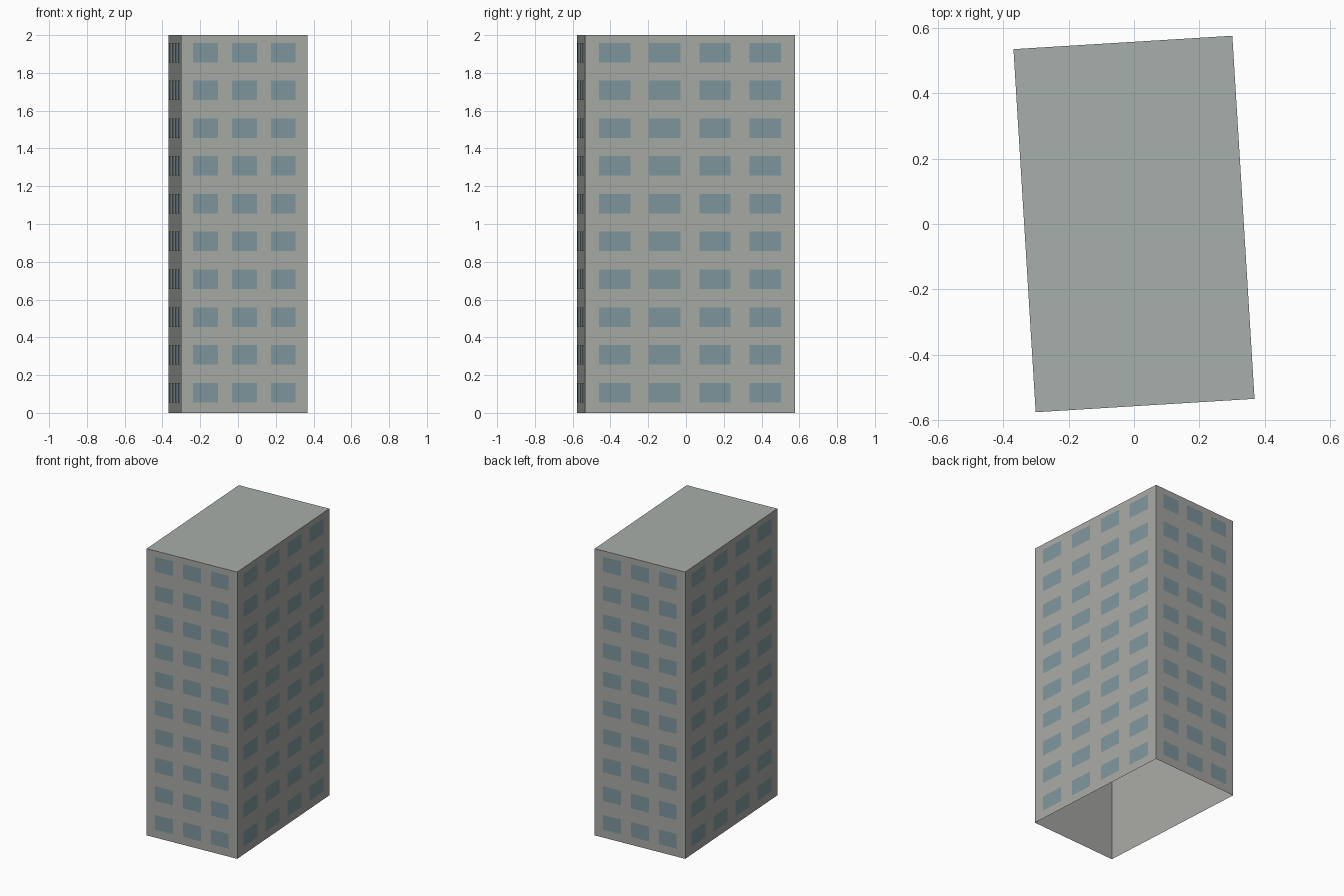
import bpy
import bmesh
from math import radians, pi
from mathutils import Matrix, Vector

cube = bpy.data.objects.get("Cube")
if cube:
    bpy.data.objects.remove(cube, do_unlink=True)

WIDTH, DEPTH, HEIGHT = 0.671, 1.113, 2.0
TURN = radians(3.5)
FLOORS = 10
STOREY = HEIGHT / FLOORS
GAP = 0.0015  # how far the glass sits in front of the wall


def make_material(name, colour):
    mat = bpy.data.materials.new(name)
    mat.use_nodes = True
    mat.diffuse_color = (*colour, 1)
    bsdf = mat.node_tree.nodes["Principled BSDF"]
    bsdf.inputs["Base Color"].default_value = (*colour, 1)
    bsdf.inputs["Roughness"].default_value = 0.8
    return mat


def make_object(name, bm, materials):
    mesh = bpy.data.meshes.new(name)
    bm.to_mesh(mesh)
    bm.free()
    for mat in materials:
        mesh.materials.append(mat)
    obj = bpy.data.objects.new(name, mesh)
    obj.rotation_euler.z = TURN
    bpy.context.collection.objects.link(obj)
    return obj


concrete = make_material("concrete grey", (0.39, 0.40, 0.375))
roofing = make_material("roof grey", (0.39, 0.425, 0.405))
glass = make_material("window blue grey", (0.21, 0.305, 0.335))

# Tower shell: four walls and a flat roof, open underneath
bm = bmesh.new()
bmesh.ops.create_cube(bm, size=1)
bmesh.ops.scale(bm, vec=(WIDTH, DEPTH, HEIGHT), verts=bm.verts)
bmesh.ops.translate(bm, vec=(0, 0, HEIGHT / 2), verts=bm.verts)
bottom = [f for f in bm.faces if f.normal.z < -0.5]
bmesh.ops.delete(bm, geom=bottom, context="FACES_ONLY")
for face in bm.faces:
    face.material_index = 1 if face.normal.z > 0.5 else 0
make_object("tower_shell", bm, [concrete, roofing])


def wall_windows(name, angle, distance, columns, pitch, width):
    """Grid of window panes on the wall reached by turning the front by angle."""
    bm = bmesh.new()
    spin = Matrix.Rotation(angle, 3, "Z")
    for floor in range(FLOORS):
        low = floor * STOREY + 0.056
        high = low + 0.103
        for column in range(columns):
            mid = (column - (columns - 1) / 2) * pitch
            left, right = mid - width / 2, mid + width / 2
            corners = [(left, low), (right, low), (right, high), (left, high)]
            bm.faces.new([bm.verts.new(spin @ Vector((x, -distance - GAP, z)))
                          for x, z in corners])
    make_object(name, bm, [glass])


# Three columns on the narrow walls, four on the wide ones
for name, angle in (("front_windows", 0), ("back_windows", pi)):
    wall_windows(name, angle, DEPTH / 2, 3, 0.206, 0.132)
for name, angle in (("left_windows", pi / 2), ("right_windows", -pi / 2)):
    wall_windows(name, angle, WIDTH / 2, 4, 0.266, 0.166)
